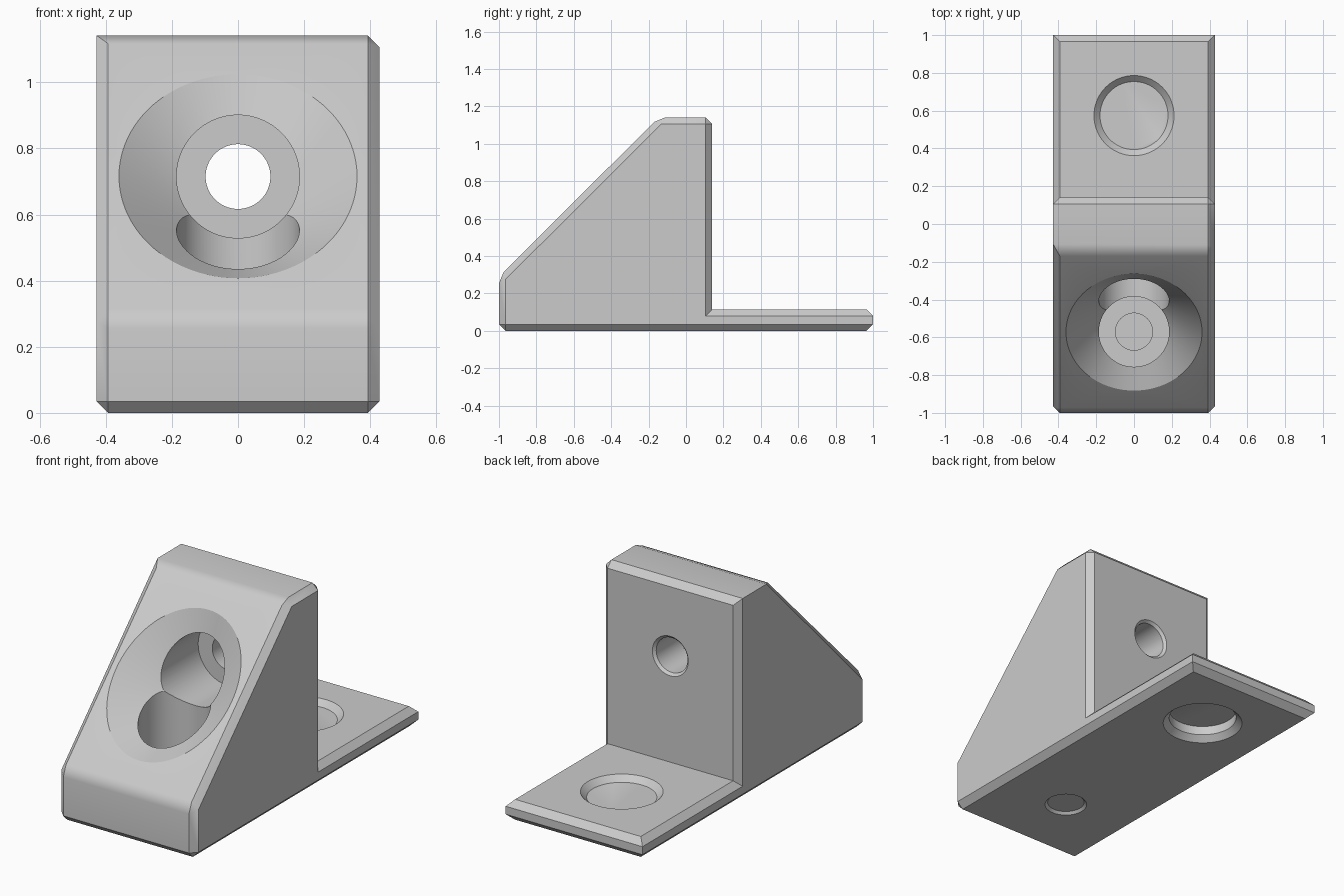
import bpy
import bmesh
from math import pi
from mathutils import Matrix, Vector

old = bpy.data.objects.get("Cube")
if old:
    bpy.data.objects.remove(old, do_unlink=True)

HALF_W, TOP, PLATE, BACK = 0.428, 1.142, 0.115, 0.14
BEVEL = 0.035
AXIS_Y, AXIS_Z = -0.57, 0.715      # where the two screw axes cross

grey = bpy.data.materials.new("light_grey")
grey.use_nodes = True
grey.diffuse_color = (0.6, 0.6, 0.6, 1)
grey.node_tree.nodes["Principled BSDF"].inputs["Base Color"].default_value = (0.6, 0.6, 0.6, 1)


def make_object(name, bm):
    mesh = bpy.data.meshes.new(name)
    bmesh.ops.recalc_face_normals(bm, faces=bm.faces)
    bm.to_mesh(mesh)
    bm.free()
    mesh.materials.append(grey)
    obj = bpy.data.objects.new(name, mesh)
    bpy.context.collection.objects.link(obj)
    return obj


def bracket_body():
    # Side profile (y, z) swept across the width
    profile = [(-1, 0), (1, 0), (1, PLATE), (BACK, PLATE),
               (BACK, TOP), (-0.145, TOP), (-1, 0.29)]
    bm = bmesh.new()
    face = bm.faces.new([bm.verts.new((-HALF_W, y, z)) for y, z in profile])
    swept = bmesh.ops.extrude_face_region(bm, geom=[face])["geom"]
    bmesh.ops.translate(bm, vec=(2 * HALF_W, 0, 0),
                        verts=[v for v in swept if isinstance(v, bmesh.types.BMVert)])
    bmesh.ops.recalc_face_normals(bm, faces=bm.faces)

    # Chamfer everything but the plate's end corners, inner corner and one top edge
    def chamfered(edge):
        a, b = (v.co for v in edge.verts)
        mid = (a + b) / 2
        end_corner = mid.y > 0.99 and abs(mid.x) > 0.1
        vertical = abs(a.z - b.z) > 0.01
        inner = abs(mid.x) < 0.1 and abs(mid.y - BACK) < 0.01 and mid.z < 0.2
        plain_top = mid.x < -0.1 and mid.z > TOP - 0.01
        return not ((end_corner and vertical) or inner or plain_top)

    bmesh.ops.bevel(bm, geom=[e for e in bm.edges if chamfered(e)], offset=BEVEL,
                    offset_type='OFFSET', segments=1, profile=0.5,
                    affect='EDGES', clamp_overlap=False)
    return make_object("angle_bracket", bm)


def cut(body, start, direction, length, r1, r2=None, stretch=1.0):
    """Cut a round or tapered hole running from start along direction."""
    d = Vector(direction).normalized()
    rot = d.to_track_quat('Z', 'Y').to_matrix().to_4x4()
    place = (Matrix.Translation(Vector(start) + d * length / 2) @ rot
             @ Matrix.Diagonal((1, stretch, 1, 1)))
    bm = bmesh.new()
    bmesh.ops.create_cone(bm, cap_ends=True, segments=96, radius1=r1,
                          radius2=r1 if r2 is None else r2, depth=length, matrix=place)
    cutter = make_object("hole_cutter", bm)
    cutter.hide_render = True
    mod = body.modifiers.new("hole", 'BOOLEAN')
    mod.operation, mod.solver, mod.object = 'DIFFERENCE', 'EXACT', cutter
    bpy.ops.object.modifier_apply(modifier=mod.name)
    bpy.data.objects.remove(cutter, do_unlink=True)


body = bracket_body()
bpy.ops.object.select_all(action='DESELECT')
bpy.context.view_layer.objects.active = body
body.select_set(True)

# Flared oval mouth on the sloped face
slope_in = Vector((0, 1, -1)).normalized()
mouth = Vector((0, AXIS_Y, AXIS_Z))
RATE = 1.29
cut(body, mouth - slope_in * 0.05, slope_in, 0.3,
    0.357 + RATE * 0.05, 0.357 - RATE * 0.25, stretch=0.433 / 0.357)

# Screw head recesses, screw holes and their chamfered exits
HEAD, SCREW, EXIT = 0.186, 0.098, 0.112
cut(body, (0, -0.09, AXIS_Z), (0, -1, 0), 1.2, HEAD)
cut(body, (0, AXIS_Y, 0.235), (0, 0, 1), 1.2, HEAD)
cut(body, (0, -0.3, AXIS_Z), (0, 1, 0), 0.6, SCREW)
cut(body, (0, AXIS_Y, 0.4), (0, 0, -1), 0.6, SCREW)
LIP = EXIT - SCREW
cut(body, (0, BACK + LIP, AXIS_Z), (0, -1, 0), 2 * LIP, EXIT + LIP, SCREW)
cut(body, (0, AXIS_Y, -LIP), (0, 0, 1), 2 * LIP, EXIT + LIP, SCREW)

# Large plate hole with chamfers above and below
PLATE_Y, BIG, RIM = 0.574, 0.18, 0.032
cut(body, (0, PLATE_Y, -0.1), (0, 0, 1), 0.4, BIG)
for z, way in ((0, 1), (PLATE, -1)):
    cut(body, (0, PLATE_Y, z - way * RIM), (0, 0, way), 2 * RIM, BIG + 2 * RIM, BIG)

# Soft shading on curves and shallow chamfers, flat on the large faces
bpy.ops.object.shade_smooth_by_angle(angle=pi / 6)
weighted = body.modifiers.new("flat_faces", 'WEIGHTED_NORMAL')
weighted.keep_sharp = True
